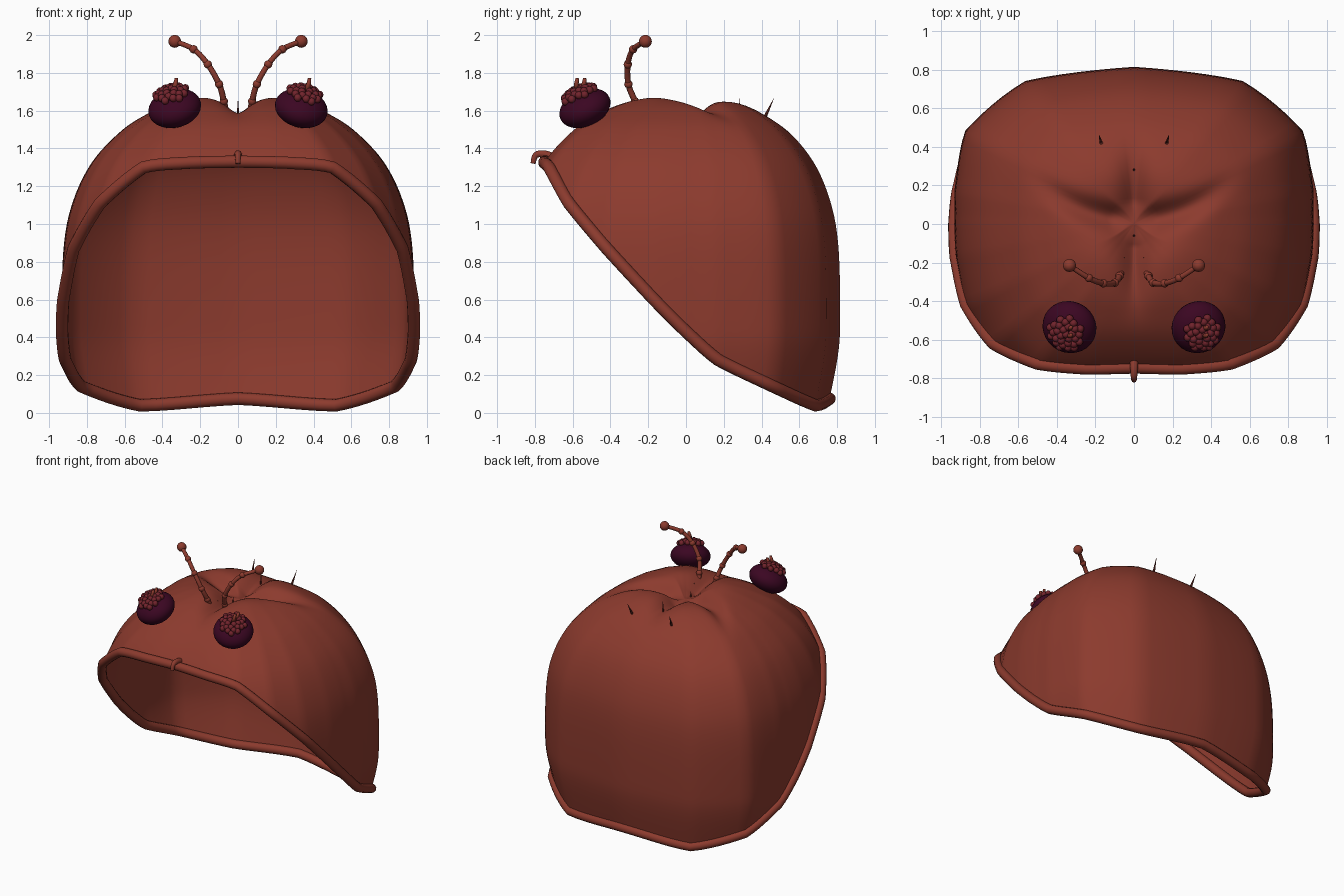
import bpy, bmesh, math
from mathutils import Vector

if "Cube" in bpy.data.objects:
    bpy.data.objects.remove(bpy.data.objects["Cube"])


def material(name, rgb):
    m = bpy.data.materials.new(name)
    m.diffuse_color = (*rgb, 1)
    m.use_nodes = True
    m.node_tree.nodes["Principled BSDF"].inputs["Base Color"].default_value = m.diffuse_color
    return m


BROWN = material("red_brown", (0.262, 0.043, 0.027))
PLUM = material("dark_plum", (0.044, 0.002, 0.016))
BERRY = material("berry_red", (0.165, 0.017, 0.025))
DARK = material("dark_brown", (0.12, 0.022, 0.016))


def finish(name, bm, mat):
    mesh = bpy.data.meshes.new(name)
    bm.to_mesh(mesh)
    bm.free()
    mesh.materials.append(mat)
    ob = bpy.data.objects.new(name, mesh)
    bpy.context.collection.objects.link(ob)
    mesh.shade_smooth()
    return ob


def spline(pts, n, closed=False, straight=0.0):
    """Catmull-Rom samples, n per span, blended towards straight spans."""
    pts = [Vector(p) for p in pts]
    k = len(pts)
    get = (lambda i: pts[i % k]) if closed else (lambda i: pts[max(0, min(k - 1, i))])
    out = []
    for i in range(k if closed else k - 1):
        a, b, c, d = (get(i + j) for j in (-1, 0, 1, 2))
        for s in range(n):
            t = s / n
            p = 0.5 * (2 * b + (c - a) * t + (2 * a - 5 * b + 4 * c - d) * t * t
                       + (3 * b - a - 3 * c + d) * t ** 3)
            out.append(p.lerp(b.lerp(c, t), straight))
    return out if closed else out + [pts[-1]]


def tube(name, path, radius, mat, closed=False, sides=12, tip=1.0):
    """Round tube along a path, optionally tapering to the tip."""
    bm = bmesh.new()
    n, rings = len(path), []
    side = None
    for i, p in enumerate(path):
        nxt = path[(i + 1) % n] if closed else path[min(i + 1, n - 1)]
        prv = path[i - 1] if closed or i else path[0]
        d = (nxt - prv).normalized()
        if side is None:
            side = d.orthogonal()
        side = (side - d * side.dot(d)).normalized()
        up = d.cross(side)
        r = radius * (1 + (tip - 1) * i / (n - 1))
        rings.append([bm.verts.new(p + r * (side * math.cos(a) + up * math.sin(a)))
                      for a in (2 * math.pi * k / sides for k in range(sides))])
    for i in range(n if closed else n - 1):
        a, b = rings[i], rings[(i + 1) % n]
        if closed and i == n - 1:    # line up the closing ring
            s = min(range(sides), key=lambda q: (b[q].co - a[0].co).length)
            b = b[s:] + b[:s]
        for k in range(sides):
            bm.faces.new((a[k], a[(k + 1) % sides], b[(k + 1) % sides], b[k]))
    if not closed:
        bm.faces.new(rings[0][::-1])
        bm.faces.new(rings[-1])
    return finish(name, bm, mat)


def balls(name, items, mat, scale=(1, 1, 1), axis=(0, 0, 1), seg=12):
    """Spheres from (centre, radius) pairs, flattened along an axis."""
    bm = bmesh.new()
    q = Vector((0, 0, 1)).rotation_difference(Vector(axis))
    for c, r in items:
        new = bmesh.ops.create_uvsphere(bm, u_segments=seg, v_segments=seg * 2 // 3, radius=r)["verts"]
        for v in new:
            v.co = q @ Vector([v.co[i] * scale[i] for i in range(3)]) + Vector(c)
    return finish(name, bm, mat)


# Rim path of the opening, mirrored across x
half = [(0.25, -0.75, 1.325), (0.5, -0.725, 1.30), (0.73, -0.62, 1.11), (0.87, -0.42, 0.87),
        (0.925, -0.17, 0.6), (0.932, 0.0, 0.43), (0.915, 0.17, 0.28), (0.83, 0.46, 0.14), (0.52, 0.685, 0.04)]
loop = [(0, -0.745, 1.33)] + half + [(0, 0.76, 0.075)] + [(-x, y, z) for x, y, z in half[::-1]]
rim = spline(loop, 6, True, 0.55)

# Shell: one lobed profile (fraction of radius, height) swept to the rim
profile = spline([(0, 1.58, 0), (0.12, 1.625, 0), (0.25, 1.648, 0), (0.37, 1.638, 0), (0.5, 1.59, 0),
                  (0.66, 1.495, 0), (0.83, 1.325, 0), (0.94, 1.11, 0), (0.99, 0.87, 0),
                  (1.0, 0.5, 0), (0.985, 0.3, 0), (0.92, 0.03, 0)], 10)


def at(s):
    i = min(int(s), len(profile) - 2)
    return profile[i].lerp(profile[i + 1], s - i)


def folds(x, y):
    """Depth of the folds that part the top into lobes."""
    fade = math.exp(-(math.hypot(x, y) / 0.4) ** 4)
    centre = 0.085 * math.exp(-abs(x / 0.07) ** 1.5) * fade
    cross = 0.075 * math.exp(-((y - 0.02 - 0.8 * x * x) / 0.07) ** 2) * math.exp(-(x / 0.42) ** 4)
    lobe = 0.022 * math.exp(-((abs(x) - 0.16) / 0.13) ** 2 - ((y + 0.16) / 0.12) ** 2)
    return max(centre, cross) * min(1, 0.1 + math.hypot(x, y) / 0.13) - lobe


bm = bmesh.new()
ROWS, cols = 56, []
for p in rim:
    lo, hi = 30.0, len(profile) - 1.0
    for _ in range(30):
        mid = (lo + hi) / 2
        lo, hi = (mid, hi) if at(mid).y > p.z else (lo, mid)
    reach = math.hypot(p.x, p.y)
    ux, uy, big = p.x / reach, p.y / reach, reach / at(lo).x
    col = []
    for j in range(ROWS + 1):
        q = at(lo * j / ROWS)
        x, y = ux * q.x * big, uy * q.x * big
        col.append(bm.verts.new((x, y, q.y - folds(x, y))))
    cols.append(col)
for i, a in enumerate(cols):
    b = cols[(i + 1) % len(cols)]
    for j in range(ROWS):
        bm.faces.new((a[j], a[j + 1], b[j + 1], b[j]))
bmesh.ops.remove_doubles(bm, verts=bm.verts[:], dist=0.0005)
bmesh.ops.recalc_face_normals(bm, faces=bm.faces[:])
finish("hood_shell", bm, BROWN)
tube("rim_roll", rim, 0.033, BROWN, closed=True)

# Small hook over the front of the rim
tube("front_hook", spline([(0, -0.70, 1.35), (0, -0.75, 1.37), (0, -0.795, 1.365), (0, -0.81, 1.32)], 5),
     0.024, BROWN, tip=0.55)

for s, label in ((-1, "left"), (1, "right")):
    # Flattened eye with a cluster of beads on its outer face
    c = Vector((s * 0.335, -0.535, 1.613))
    axis = Vector((s * 0.25, -0.45, 1)).normalized()
    balls(label + "_eye", [(c, 0.142)], PLUM, (1, 1, 0.66), axis, 28)
    u = axis.orthogonal().normalized()
    w = axis.cross(u)
    beads = []
    for k in range(30):
        tilt = 0.72 * math.sqrt((k + 0.3) / 30)
        turn = k * 2.39996
        d = u * math.cos(turn) + w * math.sin(turn)
        beads.append((c + d * 0.136 * math.sin(tilt) + axis * (0.118 * math.cos(tilt) - 0.006), 0.021))
    balls(label + "_eye_beads", beads, BERRY, seg=10)
    # Short stalks on the beads
    tipx = -0.33 if s < 0 else 0.375
    for n, y in enumerate((-0.58, -0.54)):
        tube(f"{label}_eye_stalk_{n + 1}", [Vector((tipx - 0.01, y, 1.71)), Vector((tipx, y, 1.745)),
                                           Vector((tipx + 0.004, y + 0.005, 1.772))], 0.015, BROWN, sides=8, tip=0.6)

    # Jointed antenna with a round tip
    pts = [(s * 0.055, -0.23, 1.55), (s * 0.075, -0.27, 1.65), (s * 0.10, -0.305, 1.74),
           (s * 0.16, -0.308, 1.845), (s * 0.235, -0.28, 1.925), (s * 0.335, -0.215, 1.967)]
    tube(label + "_antenna", spline(pts, 5), 0.017, BROWN, sides=10, tip=0.8)
    balls(label + "_antenna_joints", [(p, 0.022) for p in pts[1:-1]], BROWN)
    balls(label + "_antenna_tip", [(pts[-1], 0.034)], BROWN, seg=18)

# Thin thorns on the top
thorns = [((-0.17, 0.42, 1.57), (-0.182, 0.465, 1.665)), ((0.17, 0.42, 1.57), (0.182, 0.465, 1.665)),
          ((0, 0.28, 1.54), (0, 0.285, 1.665)), ((0, -0.06, 1.53), (0, -0.06, 1.61)),
          ((-0.05, -0.175, 1.55), (-0.05, -0.175, 1.62)), ((0.05, -0.175, 1.55), (0.05, -0.175, 1.62))]
for i, (a, b) in enumerate(thorns):
    tube(f"thorn_{i + 1}", [Vector(a), Vector(a).lerp(Vector(b), 0.5), Vector(b)], 0.009, DARK, sides=8, tip=0.05)
